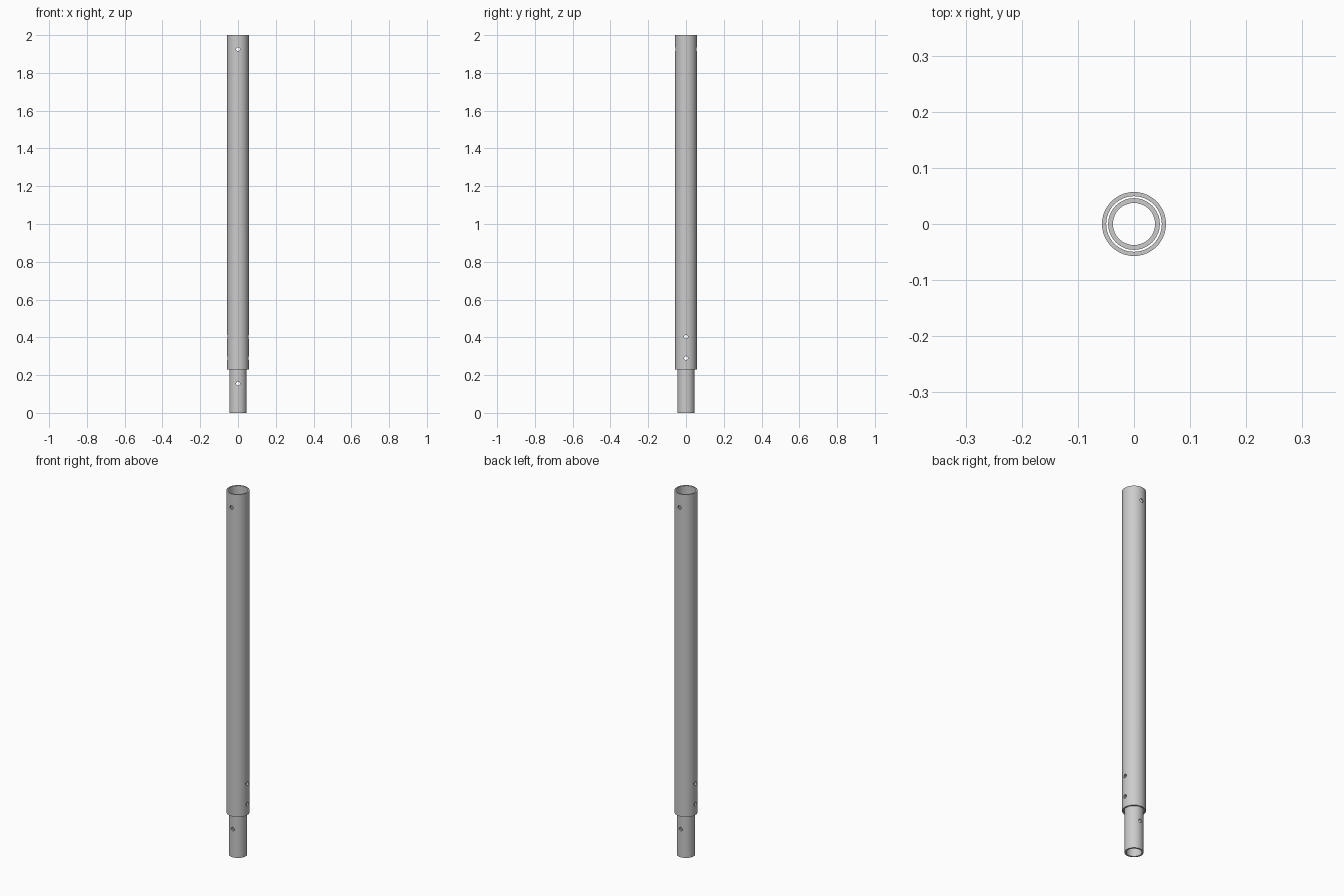
import bpy, math
from mathutils import Matrix
import bmesh

if "Cube" in bpy.data.objects:
    bpy.data.objects.remove(bpy.data.objects["Cube"])

SEG = 96


def tube(name, r_out, r_in, z0, z1):
    """Hollow pipe made by spinning a rectangular wall section around z."""
    bm = bmesh.new()
    vs = [bm.verts.new(p) for p in
          ((r_in, 0, z0), (r_out, 0, z0), (r_out, 0, z1), (r_in, 0, z1))]
    section = [bm.edges.new((vs[i], vs[(i + 1) % 4])) for i in range(4)]
    bmesh.ops.spin(bm, geom=vs + section, cent=(0, 0, 0), axis=(0, 0, 1),
                   angle=math.tau, steps=SEG)
    bmesh.ops.remove_doubles(bm, verts=bm.verts, dist=1e-5)
    bmesh.ops.recalc_face_normals(bm, faces=bm.faces)
    me = bpy.data.meshes.new(name)
    bm.to_mesh(me)
    bm.free()
    ob = bpy.data.objects.new(name, me)
    bpy.context.collection.objects.link(ob)
    return ob


def drill(ob, axis, z, radius=0.01):
    """Cut a bolt hole straight through a pipe along x or y."""
    turn = Matrix.Rotation(math.pi / 2, 4, 'Y' if axis == 'x' else 'X')
    bm = bmesh.new()
    bmesh.ops.create_cone(bm, cap_ends=True, segments=32, radius1=radius,
                          radius2=radius, depth=0.2,
                          matrix=Matrix.Translation((0, 0, z)) @ turn)
    me = bpy.data.meshes.new("hole_cutter")
    bm.to_mesh(me)
    bm.free()
    cutter = bpy.data.objects.new("hole_cutter", me)
    cutter.hide_render = True
    bpy.context.collection.objects.link(cutter)
    mod = ob.modifiers.new("hole", 'BOOLEAN')
    mod.object, mod.operation, mod.solver = cutter, 'DIFFERENCE', 'EXACT'
    bpy.context.view_layer.objects.active = ob
    bpy.ops.object.modifier_apply(modifier=mod.name)
    bpy.data.objects.remove(cutter)


# long outer pipe, and the spigot pipe half inserted into its lower end
outer = tube("outer_pipe", 0.057, 0.0495, 0.23, 2.0)
spigot = tube("inner_spigot", 0.046, 0.0375, 0.0, 0.46)

# shared cross bolts joining the pipes, then the coupling hole at each end
for z in (0.29, 0.403):
    drill(outer, 'x', z)
    drill(spigot, 'x', z)
drill(outer, 'y', 1.925)
drill(spigot, 'y', 0.155)

# smooth walls, crisp rims
for ob in (outer, spigot):
    bpy.ops.object.select_all(action='DESELECT')
    ob.select_set(True)
    bpy.context.view_layer.objects.active = ob
    bpy.ops.object.shade_smooth_by_angle(angle=math.radians(30))
